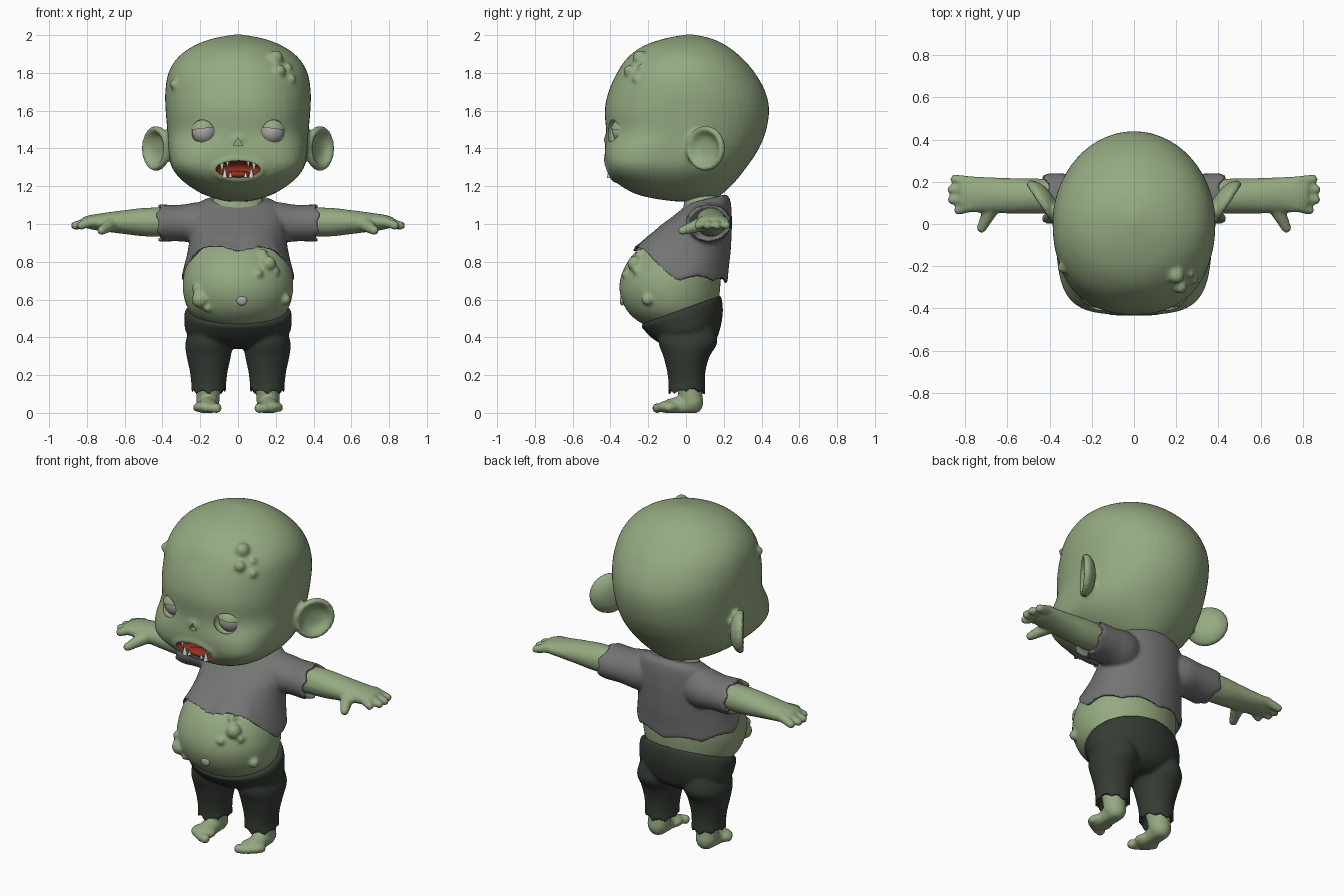
import bpy, bmesh
from math import sin, cos, pi, radians
from mathutils import Vector, Matrix
from mathutils.bvhtree import BVHTree

if "Cube" in bpy.data.objects:
    bpy.data.objects.remove(bpy.data.objects["Cube"])

def material(name, r, g, b):
    m = bpy.data.materials.new(name)
    m.use_nodes = True
    m.diffuse_color = (r, g, b, 1)
    m.node_tree.nodes["Principled BSDF"].inputs["Base Color"].default_value = (r, g, b, 1)
    return m

SKIN = material("green skin", 0.30, 0.40, 0.22)
SHIRT = material("grey cloth", 0.17, 0.175, 0.17)
TROUSERS = material("dark green cloth", 0.035, 0.045, 0.033)
EYE = material("pale grey", 0.40, 0.38, 0.37)
MOUTH = material("mouth red", 0.30, 0.03, 0.012)
TOOTH = material("tooth white", 0.68, 0.66, 0.62)

# Unit sphere reused for every rounded piece
unit = bmesh.new()
bmesh.ops.create_icosphere(unit, subdivisions=3, radius=1)
BALL_POINTS = [v.co.copy() for v in unit.verts]
BALL_FACES = [[v.index for v in f.verts] for f in unit.faces]
unit.free()

def ball(bm, p, size):
    size = Vector(size if isinstance(size, tuple) else (size,) * 3)
    verts = [bm.verts.new(Vector(p) + q * size) for q in BALL_POINTS]
    for f in BALL_FACES:
        bm.faces.new([verts[i] for i in f])

def limb(bm, p, q, r1, r2, n=6):
    for i in range(n):
        t = i / (n - 1)
        ball(bm, Vector(p).lerp(Vector(q), t), r1 + (r2 - r1) * t)

def spline(a, b, c, d, t):
    return [0.5 * (2 * q + (r - p) * t + (2 * p - 5 * q + 4 * r - s) * t * t
                   + (3 * q - p - 3 * r + s) * t ** 3) for p, q, r, s in zip(a, b, c, d)]

def loft(bm, rows, place=lambda v, a: v, seg=56, steps=4):
    """Closed skin over rows of (height, half width, front y, back y, front squareness)."""
    rows = [tuple(r) + (2,) * (5 - len(r)) for r in rows]
    pad = [rows[0]] + rows + [rows[-1]]
    fine = [spline(*pad[i:i + 4], k / steps) for i in range(len(rows) - 1) for k in range(steps)]
    rings = []
    for h, hx, yf, yb, n in fine + [rows[-1]]:
        ring = []
        for i in range(seg):
            a = 2 * pi * i / seg
            c, s = cos(a), sin(a)
            e = 2 / n if s < 0 else 1
            x = hx * abs(c) ** e * (1 if c > 0 else -1)
            y = (yf + yb) / 2 + (yb - yf) / 2 * abs(s) ** e * (1 if s > 0 else -1)
            ring.append(bm.verts.new(place(Vector((x, y, h)), a)))
        rings.append(ring)
    faces = [bm.faces.new(rings[0]), bm.faces.new(rings[-1])]
    for lo, hi in zip(rings, rings[1:]):
        for i in range(seg):
            j = (i + 1) % seg
            faces.append(bm.faces.new((lo[i], lo[j], hi[j], hi[i])))
    bmesh.ops.recalc_face_normals(bm, faces=faces)

def front_point(tree, x, z):
    return tree.ray_cast(Vector((x, -2, z)), Vector((0, 1, 0)))[0]

def warts(bm, tree, spots):
    for x, z, r in spots:
        ball(bm, front_point(tree, x, z), r)

def jag(a, k):
    return abs(sin(k * a)) + 0.4 * sin(2 * a + 1)

def finish(name, bm, mats, voxel=0, cutter=None):
    mesh = bpy.data.meshes.new(name)
    bm.to_mesh(mesh)
    bm.free()
    ob = bpy.data.objects.new(name, mesh)
    bpy.context.collection.objects.link(ob)
    for m in mats:
        mesh.materials.append(m)
    bpy.ops.object.select_all(action='DESELECT')
    ob.select_set(True)
    bpy.context.view_layer.objects.active = ob
    if voxel:
        mod = ob.modifiers.new("blend", 'REMESH')
        mod.mode, mod.voxel_size = 'VOXEL', voxel
        mod = ob.modifiers.new("soften", 'SMOOTH')
        mod.factor, mod.iterations = 0.5, 3
    if cutter:
        mod = ob.modifiers.new("openings", 'BOOLEAN')
        mod.operation, mod.solver, mod.object = 'DIFFERENCE', 'FLOAT', cutter
    for mod in list(ob.modifiers):
        bpy.ops.object.modifier_apply(modifier=mod.name)
    bpy.ops.object.shade_smooth_by_angle(angle=radians(50))
    return ob

# Cutter for mouth, nose and eye sockets
bm = bmesh.new()
ball(bm, (0, -0.42, 1.29), (0.118, 0.08, 0.046))
for f in bm.faces:
    f.material_index = 1
for s in (1, -1):
    ball(bm, (s * 0.18, -0.375, 1.49), (0.07, 0.055, 0.065))
bmesh.ops.create_cone(bm, cap_ends=True, segments=3, radius1=0.028, radius2=0.028, depth=0.05,
                      matrix=Matrix.Translation((0, -0.425, 1.43)) @ Matrix.Rotation(pi / 2, 4, 'X'))
cutter = finish("face_cutter", bm, [SKIN, MOUTH])
cutter.hide_render = True

# Head with lips, nose, warts and bowl-shaped ears
bm = bmesh.new()
loft(bm, [(1.12, 0.06, -0.06, 0.1), (1.135, 0.12, -0.17, 0.15, 2.2), (1.165, 0.2, -0.28, 0.2, 2.5),
          (1.23, 0.295, -0.38, 0.265, 3), (1.3, 0.35, -0.42, 0.32, 3.8), (1.38, 0.367, -0.43, 0.375, 3.4),
          (1.48, 0.373, -0.422, 0.42, 2.5), (1.6, 0.383, -0.43, 0.44, 2.3), (1.7, 0.385, -0.41, 0.42, 2.2),
          (1.8, 0.368, -0.365, 0.365, 2.2), (1.88, 0.32, -0.31, 0.295), (1.94, 0.24, -0.23, 0.22),
          (1.98, 0.14, -0.12, 0.14), (2.003, 0.02, 0.0, 0.04)])
tree = BVHTree.FromBMesh(bm)
warts(bm, tree, [(0.2, 1.88, 0.04), (0.22, 1.81, 0.033), (0.27, 1.83, 0.02), (0.285, 1.77, 0.022),
                 (-0.335, 1.74, 0.028)])
for i in range(28):
    a = 2 * pi * i / 28
    p = front_point(tree, 0.128 * cos(a), 1.29 + 0.054 * sin(a))
    ball(bm, p + Vector((0, 0.008, 0)), 0.018)
ball(bm, (0, -0.41, 1.445), (0.045, 0.026, 0.035))
ear = [(-0.045, 0.02), (-0.035, 0.07), (-0.01, 0.108), (0.01, 0.12), (0.03, 0.11), (0.026, 0.092),
       (0.0, 0.068), (-0.01, 0.03), (-0.01, 0.01)]
for s in (1, -1):
    t, n, c = Vector((s * 0.55, 0.83, 0)), Vector((s * 0.83, -0.55, 0)), Vector((s * 0.425, 0.11, 1.4))
    loft(bm, [(d, r, -r, r) for d, r in ear], lambda v, a: c + t * v.x + n * v.z + Vector((0, 0, v.y)))
finish("head", bm, [SKIN, MOUTH], 0.012, cutter)
bpy.data.objects.remove(cutter)

# Eyes and heavy lids
for s, side in ((1, "left"), (-1, "right")):
    centre = Vector((s * 0.18, -0.32, 1.488))
    bm = bmesh.new()
    ball(bm, centre, 0.07)
    finish(side + "_eye", bm, [EYE])
    bm = bmesh.new()
    ball(bm, centre, (0.078, 0.08, 0.078))
    bmesh.ops.bisect_plane(bm, geom=bm.verts[:] + bm.edges[:] + bm.faces[:], clear_inner=True,
                           plane_co=centre + Vector((0, 0, 0.018)), plane_no=(s * 0.12, 0, 1))
    bmesh.ops.holes_fill(bm, edges=bm.edges[:])
    finish(side + "_eyelid", bm, [SKIN])

# Teeth and tongue
bm = bmesh.new()
for s in (1, -1):
    for x, z, tall, r in ((0.085, 1.305, -0.055, 0.014), (0.055, 1.318, -0.03, 0.01),
                          (0.07, 1.27, 0.055, 0.014), (0.04, 1.26, 0.025, 0.01)):
        turn = Matrix.Rotation(pi if tall < 0 else 0, 4, 'X')
        bmesh.ops.create_cone(bm, cap_ends=True, segments=14, radius1=r, radius2=0.003, depth=abs(tall),
                              matrix=Matrix.Translation((s * x, -0.405, z)) @ turn)
finish("teeth", bm, [TOOTH])
bm = bmesh.new()
ball(bm, (0, -0.37, 1.262), (0.07, 0.04, 0.02))
finish("tongue", bm, [MOUTH])

# Torso, arms and hands
bm = bmesh.new()
loft(bm, [(0.43, 0.1, -0.13, 0.1), (0.48, 0.2, -0.245, 0.14), (0.55, 0.265, -0.318, 0.165),
          (0.65, 0.292, -0.352, 0.18), (0.75, 0.285, -0.335, 0.185), (0.85, 0.26, -0.27, 0.19),
          (0.95, 0.22, -0.14, 0.2), (1.05, 0.18, -0.03, 0.2), (1.12, 0.135, -0.01, 0.18), (1.2, 0.11, 0, 0.16)])
tree = BVHTree.FromBMesh(bm)
navel = front_point(tree, 0.02, 0.595)
warts(bm, tree, [(0.16, 0.79, 0.042), (0.11, 0.735, 0.022), (0.2, 0.75, 0.022), (0.13, 0.845, 0.025),
                 (-0.2, 0.6, 0.045), (-0.22, 0.66, 0.025), (-0.16, 0.555, 0.022), (0.25, 0.6, 0.03)])
for s in (1, -1):
    loft(bm, [(0.15, 0.07, 0.05, 0.2), (0.45, 0.077, 0.05, 0.215), (0.6, 0.063, 0.05, 0.218),
              (0.7, 0.05, 0.055, 0.222), (0.78, 0.038, 0.055, 0.225), (0.825, 0.024, 0.07, 0.21)],
         lambda v, a: Vector((s * v.z, v.y, 1.01 + v.x)))
    for y0, y1, tip in ((0.2, 0.212, 0.848), (0.16, 0.163, 0.862), (0.12, 0.115, 0.86), (0.085, 0.066, 0.83)):
        limb(bm, (s * 0.77, y0, 1.015), (s * tip, y1, 0.992), 0.027, 0.023)
    limb(bm, (s * 0.67, 0.085, 1.0), (s * 0.722, -0.018, 0.965), 0.04, 0.024)
finish("torso_and_arms", bm, [SKIN], 0.01)
bm = bmesh.new()
ball(bm, navel, (0.028, 0.012, 0.026))
finish("navel", bm, [EYE])

# Feet with toes
bm = bmesh.new()
for s in (1, -1):
    limb(bm, (s * 0.155, 0.01, 0.17), (s * 0.16, 0.03, 0.06), 0.066, 0.062)
    limb(bm, (s * 0.16, 0.035, 0.05), (s * 0.163, -0.08, 0.03), 0.056, 0.046)
    ball(bm, (s * 0.165, -0.09, 0.032), (0.073, 0.065, 0.034))
    for i in range(5):
        ball(bm, (s * (0.113 + 0.027 * i), -0.152 + 0.004 * i * i, 0.025), 0.027 - 0.002 * i)
for v in bm.verts:
    v.co.z = max(v.co.z, 0)
finish("feet", bm, [SKIN], 0.009)

# Shirt with arched ragged hem and short sleeves
def hem(v, a):
    arch = min(1, 1.4 * max(0, -sin(a))) ** 2
    low = 0.695 + 0.165 * arch + 0.022 * jag(a, 4)
    if v.z < 1:
        v.z = 1 - (1 - v.z) / 0.29 * (1 - low)
    else:
        v.z += 0.25 * (v.y - 0.1) * (v.z - 1) / 0.13
    return v

def sleeve(v, a):
    end = max(0, min(1, (v.z - 0.36) / 0.06))
    return Vector((s * (v.z - 0.022 * end * jag(a, 3)), v.y, 1.005 + v.x))

bm = bmesh.new()
loft(bm, [(0.76, 0.265, -0.25, 0.19), (0.715, 0.275, -0.262, 0.2), (0.71, 0.3, -0.285, 0.218),
          (0.78, 0.285, -0.245, 0.226), (0.85, 0.268, -0.21, 0.235), (0.92, 0.257, -0.17, 0.24),
          (1.0, 0.25, -0.125, 0.243), (1.07, 0.235, -0.06, 0.24), (1.11, 0.205, -0.015, 0.23),
          (1.13, 0.16, 0.0, 0.21)], hem, seg=80)
for s in (1, -1):
    loft(bm, [(0.1, 0.1, 0.02, 0.2), (0.2, 0.112, 0.0, 0.235), (0.3, 0.097, 0.008, 0.238),
              (0.42, 0.098, 0.0, 0.24), (0.435, 0.093, 0.008, 0.235), (0.425, 0.076, 0.028, 0.218),
              (0.38, 0.07, 0.035, 0.21)], sleeve)
finish("shirt", bm, [SHIRT], 0.01)

# Trousers with sloping waist and ragged cuffs
def waist(v, a):
    v.z += 0.35 * (v.y + 0.02) * max(0, (v.z - 0.33) / 0.21)
    return v

def cuff(v, a):
    end = max(0, min(1, (0.16 - v.z) / 0.05))
    return Vector((s * (0.155 + v.x), v.y, v.z + 0.018 * end * jag(a, 4)))

bm = bmesh.new()
loft(bm, [(0.34, 0.1, -0.08, 0.1), (0.37, 0.2, -0.13, 0.155), (0.42, 0.272, -0.18, 0.182),
          (0.48, 0.284, -0.215, 0.195), (0.53, 0.283, -0.236, 0.19), (0.548, 0.272, -0.228, 0.18)], waist)
for s in (1, -1):
    loft(bm, [(0.17, 0.066, -0.065, 0.07), (0.115, 0.075, -0.075, 0.078), (0.1, 0.094, -0.093, 0.1),
              (0.15, 0.092, -0.092, 0.1), (0.22, 0.1, -0.1, 0.103), (0.3, 0.117, -0.12, 0.125),
              (0.37, 0.123, -0.145, 0.165), (0.45, 0.1, -0.14, 0.15)], cuff)
finish("trousers", bm, [TROUSERS], 0.01)
